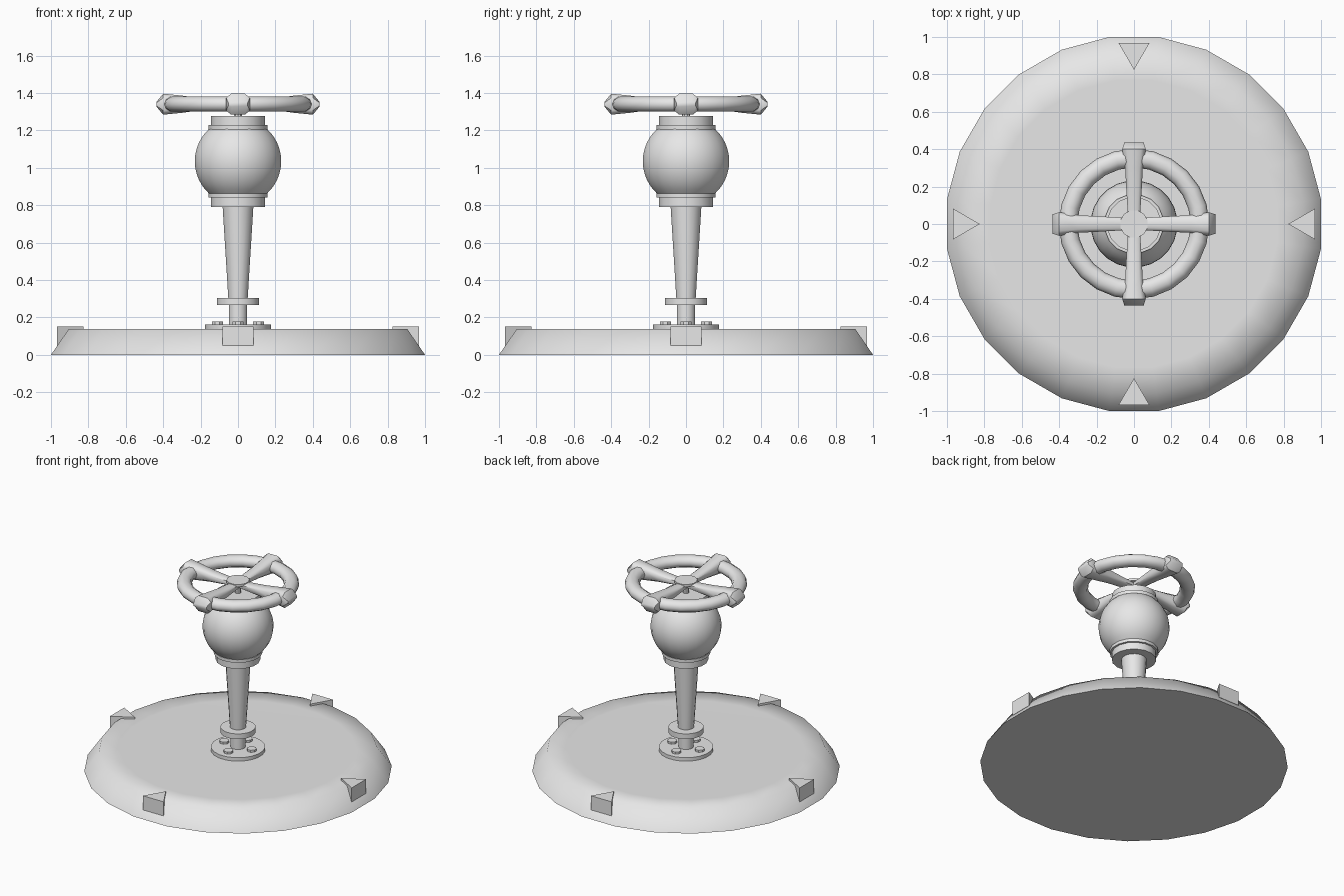
import bpy, bmesh, math
from mathutils import Matrix, Vector

if "Cube" in bpy.data.objects:
    bpy.data.objects.remove(bpy.data.objects["Cube"])

grey = bpy.data.materials.new("plain grey")
grey.diffuse_color = (0.8, 0.8, 0.8, 1)
grey.use_nodes = True
grey.node_tree.nodes["Principled BSDF"].inputs["Base Color"].default_value = grey.diffuse_color


def finish(name, bm, angle=35):
    bmesh.ops.recalc_face_normals(bm, faces=bm.faces)
    me = bpy.data.meshes.new(name)
    bm.to_mesh(me)
    bm.free()
    me.materials.append(grey)
    ob = bpy.data.objects.new(name, me)
    bpy.context.collection.objects.link(ob)
    bpy.ops.object.select_all(action='DESELECT')
    ob.select_set(True)
    bpy.context.view_layer.objects.active = ob
    bpy.ops.object.shade_smooth_by_angle(angle=math.radians(angle))
    return ob


def loft(bm, rings):
    """Skin a row of closed rings and cap both ends."""
    loops = [[bm.verts.new(p) for p in ring] for ring in rings]
    for a, b in zip(loops, loops[1:]):
        for i in range(len(a)):
            j = (i + 1) % len(a)
            bm.faces.new((a[i], a[j], b[j], b[i]))
    bm.faces.new(loops[0])
    bm.faces.new(loops[-1])


def lathe(name, profile, sides, x=0, y=0, angle=35):
    """Turn a (radius, height) profile about a vertical axis."""
    step = 2 * math.pi / sides
    bm = bmesh.new()
    loft(bm, [[(x + r * math.cos((i + 0.5) * step),
                y + r * math.sin((i + 0.5) * step), z) for i in range(sides)]
              for r, z in profile])
    return finish(name, bm, angle)


def disc(name, r, z0, z1, sides=16, x=0, y=0):
    return lathe(name, [(r, z0), (r, z1)], sides, x, y)


# Round base with a sloping rim
k = 1 / math.cos(math.pi / 24)
lathe("base", [(k, 0), (0.905 * k, 0.138), (0.765 * k, 0.137)], 24, angle=65)

# Four wedge markers on the rim
for n in range(4):
    rot = Matrix.Rotation(n * math.pi / 2, 3, 'Z')
    tri = [(0.968, -0.083), (0.968, 0.083), (0.825, 0)]
    bm = bmesh.new()
    loft(bm, [[rot @ Vector((x, y, z)) for x, y in tri] for z in (0.05, 0.152)])
    finish("rim_marker", bm)

# Foot flange with four bolts
disc("foot_flange", 0.178, 0.13, 0.162, 20)
for n in range(4):
    a = n * math.pi / 2
    disc("flange_bolt", 0.032, 0.16, 0.177, 8, 0.11 * math.cos(a), 0.11 * math.sin(a))

# Stem, collar and flared column
disc("stem", 0.05, 0.16, 0.27)
disc("stem_collar", 0.115, 0.267, 0.305, 20)
lathe("column", [(0.053, 0.305), (0.084, 0.795)], 16)

# Ball body between two stepped collars
disc("lower_collar", 0.146, 0.79, 0.842)
disc("lower_lip", 0.16, 0.84, 0.862)
R, zc = 0.233, 1.035
ball = []
for i in range(13):
    t = math.radians(-48 + 8 * i)
    ball.append((R * math.cos(t), zc + R * math.sin(t)))
lathe("ball_body", ball, 24)
disc("upper_lip", 0.16, 1.205, 1.23)
disc("upper_collar", 0.146, 1.228, 1.277)

# Spindle and hub cap
disc("spindle", 0.022, 1.27, 1.36, 10)
disc("hub_cap", 0.076, 1.35, 1.367, 12)

# Handwheel ring
ZW = 1.34
bm = bmesh.new()
grid = []
for i in range(24):
    a = 2 * math.pi * i / 24
    ring = []
    for j in range(10):
        b = 2 * math.pi * j / 10
        r = 0.352 + 0.05 * math.cos(b)
        ring.append(bm.verts.new((r * math.cos(a), r * math.sin(a), ZW + 0.042 * math.sin(b))))
    grid.append(ring)
for i in range(24):
    for j in range(10):
        p, q, m = grid[i], grid[(i + 1) % 24], (j + 1) % 10
        bm.faces.new((p[j], q[j], q[m], p[m]))
finish("wheel_ring", bm, 50)

# Four spokes that swell into rounded grips over the ring: (reach, half width, half height)
sections = [(0.0, 0.03, 0.016), (0.2, 0.042, 0.032), (0.3, 0.047, 0.046),
            (0.4, 0.063, 0.056), (0.435, 0.052, 0.014)]
octagon = [(1, 0.6), (0.6, 1), (-0.6, 1), (-1, 0.6),
           (-1, -0.6), (-0.6, -1), (0.6, -1), (1, -0.6)]
for n in range(4):
    rot = Matrix.Rotation(n * math.pi / 2, 3, 'Z')
    bm = bmesh.new()
    loft(bm, [[rot @ Vector((r, u * w, ZW + v * h)) for u, v in octagon]
              for r, w, h in sections])
    finish("wheel_spoke", bm, 50)
